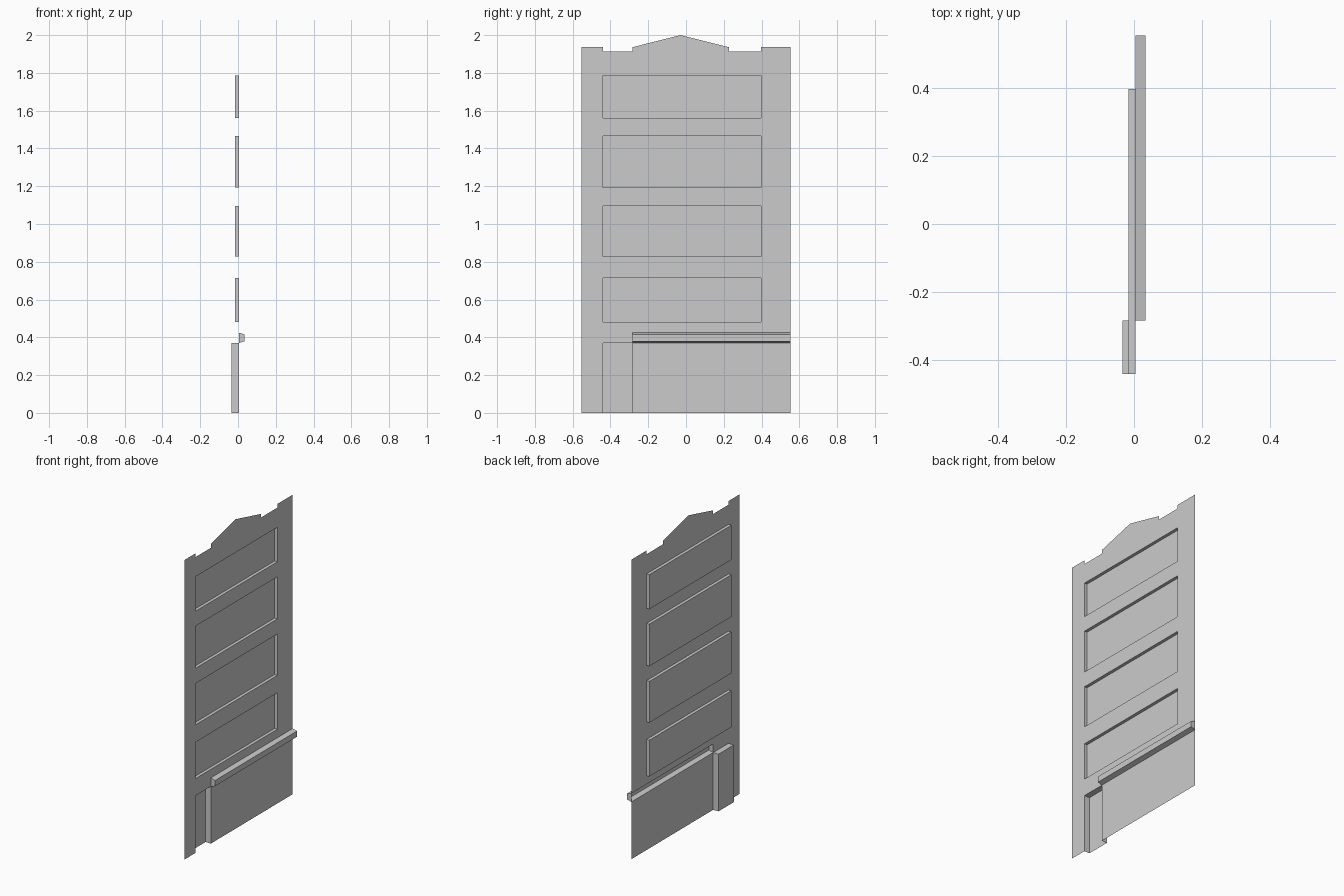
import bpy, bmesh
from mathutils import Vector

if "Cube" in bpy.data.objects:
    bpy.data.objects.remove(bpy.data.objects["Cube"])

FACE = 0.004          # x of the main sheet
W = 0.553             # half width
L, R = -0.44, 0.396   # sides of the recessed panels
S = -0.283            # inner side of the base recess
Z1, Z2 = 0.37, 0.425  # bottom and top of the rail


def finish(name, bm):
    me = bpy.data.meshes.new(name)
    bm.to_mesh(me)
    bm.free()
    ob = bpy.data.objects.new(name, me)
    bpy.context.collection.objects.link(ob)
    return ob


def rect(y0, y1, z0, z1):
    return [(y0, z0), (y1, z0), (y1, z1), (y0, z1)]


def sheet(name, loops):
    """Flat sheet facing +x; loops after the first are holes."""
    bm = bmesh.new()
    for loop in loops:
        vs = [bm.verts.new((FACE, y, z)) for y, z in loop]
        for a, b in zip(vs, vs[1:] + vs[:1]):
            bm.edges.new((a, b))
    bmesh.ops.triangle_fill(bm, edges=bm.edges[:], use_beauty=True, normal=Vector((1, 0, 0)))
    bm.normal_update()
    bmesh.ops.reverse_faces(bm, faces=[f for f in bm.faces if f.normal.x < 0])
    finish(name, bm)


def tray(name, y0, y1, z0, z1, back, floor=True):
    """Recess open towards +x."""
    bm = bmesh.new()
    pts = rect(y0, y1, z0, z1)
    front = [bm.verts.new((FACE, y, z)) for y, z in pts]
    rear = [bm.verts.new((back, y, z)) for y, z in pts]
    bm.faces.new(rear)
    for i in range(0 if floor else 1, 4):
        j = (i + 1) % 4
        bm.faces.new((front[i], front[j], rear[j], rear[i]))
    finish(name, bm)


# Main sheet with shaped top and panel openings
panel_z = [(0.48, 0.715), (0.828, 1.095), (1.193, 1.465), (1.562, 1.785)]
outline = [(-W, 0), (L, 0), (L, Z1), (S, Z1), (S, Z2), (W, Z2),
           (W, 1.936), (R, 1.936), (R, 1.912), (0.227, 1.912), (0.227, 1.936),
           (-0.03, 2.0), (S, 1.936), (S, 1.912), (L, 1.912), (L, 1.936), (-W, 1.936)]
sheet("wall_sheet", [outline] + [rect(L, R, a, b) for a, b in panel_z])

# Lower sheet under the rail
sheet("lower_sheet", [rect(S, W, 0, Z1)])

# Recessed panels
for i, (a, b) in enumerate(panel_z):
    tray(f"recessed_panel_{i + 1}", L, R, a, b, -0.016)

# Deep recess at the base, open at the floor
tray("base_recess", L, S, 0, Z1, -0.034, floor=False)

# Projecting rail, hollow at the back
bm = bmesh.new()
profile = [(FACE, Z1), (0.034, 0.379), (0.034, 0.416), (FACE, Z2)]
near = [bm.verts.new((x, S, z)) for x, z in profile]
far = [bm.verts.new((x, W, z)) for x, z in profile]
for i in range(3):
    bm.faces.new((near[i], far[i], far[i + 1], near[i + 1])).normal_flip()
bm.faces.new(near)
bm.faces.new(far[::-1])
bm.normal_update()
centre = Vector((FACE + 0.01, (S + W) / 2, (Z1 + Z2) / 2))
bmesh.ops.reverse_faces(bm, faces=[f for f in bm.faces
                        if f.normal.dot(f.calc_center_median() - centre) < 0])
finish("rail", bm)
